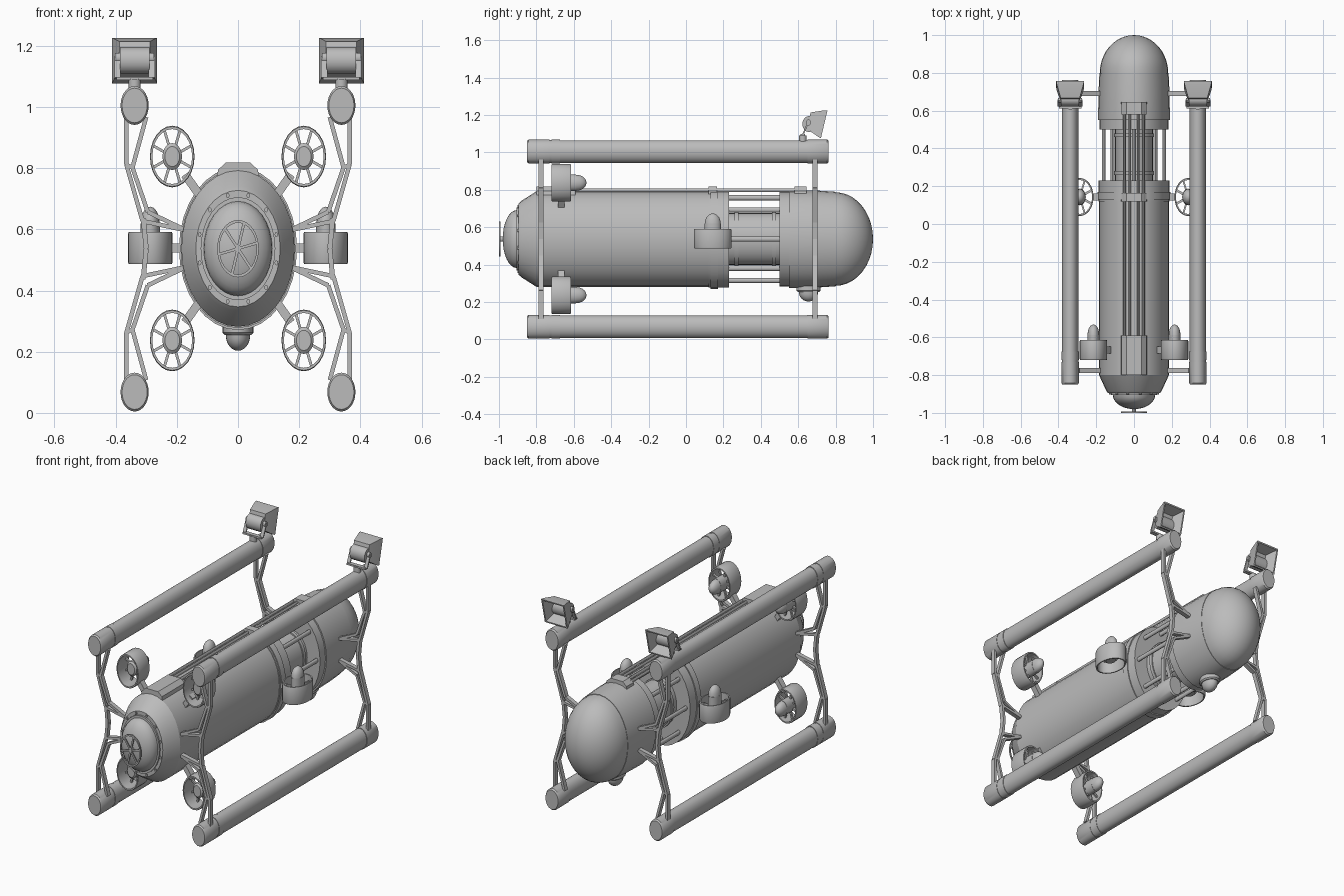
import bpy, bmesh, math
from mathutils import Vector, Matrix

if "Cube" in bpy.data.objects:
    bpy.data.objects.remove(bpy.data.objects["Cube"])

K = 1.38      # tall oval cross-sections
MID = 0.537   # hull axis height

grey = bpy.data.materials.new("plain grey")
grey.use_nodes = True
grey.diffuse_color = (0.5, 0.5, 0.5, 1)
grey.node_tree.nodes["Principled BSDF"].inputs["Base Color"].default_value = (0.5, 0.5, 0.5, 1)


def finish(name, bm, angle=35):
    bmesh.ops.remove_doubles(bm, verts=bm.verts, dist=1e-5)
    bmesh.ops.recalc_face_normals(bm, faces=bm.faces)
    me = bpy.data.meshes.new(name)
    bm.to_mesh(me)
    bm.free()
    me.materials.append(grey)
    me.shade_smooth()
    me.set_sharp_from_angle(angle=math.radians(angle))
    ob = bpy.data.objects.new(name, me)
    bpy.context.scene.collection.objects.link(ob)
    return ob


def lathe(bm, profile, c, axis="y", n=32, k=K, closed=False):
    """Oval revolve of (position along axis, radius) points around c."""
    rings = []
    for t, r in profile:
        ring = []
        for i in range(n):
            a = math.tau * i / n
            u, v = r * math.cos(a), k * r * math.sin(a)
            off = {"y": (u, t, v), "z": (u, v, t), "x": (t, u, v)}[axis]
            ring.append(bm.verts.new(Vector(c) + Vector(off)))
        rings.append(ring)
    pairs = list(zip(rings, rings[1:]))
    if closed:
        pairs.append((rings[-1], rings[0]))
    for a, b in pairs:
        for i in range(n):
            j = (i + 1) % n
            bm.faces.new((a[i], a[j], b[j], b[i]))
    if not closed:
        for ring, (t, r) in ((rings[0], profile[0]), (rings[-1], profile[-1])):
            if r > 1e-4:
                bm.faces.new(ring)


def dome(t0, t1, r, steps=8):
    """Quarter-ellipse profile from radius r at t0 to the tip at t1."""
    return [(t0 + (t1 - t0) * math.sin(i / steps * math.pi / 2),
             r * math.cos(i / steps * math.pi / 2)) for i in range(steps + 1)]


def bar(bm, p, q, w, d):
    """Box from p to q; w across, d in depth."""
    p, q = Vector(p), Vector(q)
    v = q - p
    z = v.normalized()
    y = Vector((0, 1, 0)) if abs(z.y) < 0.9 else Vector((0, 0, 1))
    x = y.cross(z).normalized()
    y = z.cross(x)
    rot = Matrix((x, y, z)).transposed().to_4x4()
    bmesh.ops.create_cube(bm, size=1, matrix=Matrix.Translation((p + q) / 2) @ rot
                          @ Matrix.Diagonal((w, d, v.length, 1)))


def block(bm, x, y, z):
    c = [(a + b) / 2 for a, b in (x, y, z)]
    s = [b - a for a, b in (x, y, z)]
    bmesh.ops.create_cube(bm, size=1, matrix=Matrix.Translation(c) @ Matrix.Diagonal((*s, 1)))


def oval(r, i, n, k=K):
    a = math.tau * i / n
    return r * math.cos(a), k * r * math.sin(a)


axis0 = (0, 0, MID)

# Main hull with coned front and nose dome
bm = bmesh.new()
lathe(bm, [(-0.895, 0), (-0.895, 0.138), (-0.88, 0.148), (-0.80, 0.185), (0.12, 0.185),
           (0.12, 0.188), (0.23, 0.188), (0.23, 0)], axis0)
finish("main_hull", bm, 20)

bm = bmesh.new()
lathe(bm, [(-0.88, 0), (-0.88, 0.122), (-0.905, 0.122), (-0.905, 0.114)]
      + dome(-0.905, -0.98, 0.112), axis0)
for i in range(12):
    u, v = oval(0.13, i + 0.5, 12)
    lathe(bm, [(-0.902, 0.006), (-0.88, 0.006)], (u, 0, MID + v), n=8)
finish("nose_dome", bm)

# Thin spoked wheel on the nose
bm = bmesh.new()
lathe(bm, [(-1, 0.068), (-0.992, 0.068), (-0.992, 0.061), (-1, 0.061)], axis0, closed=True)
lathe(bm, [(-1, 0.01), (-0.97, 0.01)], axis0, n=12)
for i in range(6):
    u, v = oval(0.064, i + 0.2, 6)
    bar(bm, (0, -0.996, MID), (u, -0.996, MID + v), 0.009, 0.007)
finish("nose_wheel", bm)

# Open middle: core and tie rods
bm = bmesh.new()
lathe(bm, [(0.22, 0.1), (0.51, 0.1)], axis0)
for t in (0.26, 0.46):
    lathe(bm, [(t, 0.106), (t + 0.02, 0.106)], axis0)
finish("inner_core", bm)
bm = bmesh.new()
for i in range(8):
    u, v = oval(0.16, i, 8)
    lathe(bm, [(0.22, 0.01), (0.51, 0.01)], (u, 0, MID + v), n=12)
finish("tie_rods", bm)

# Rear housing and dome
bm = bmesh.new()
lathe(bm, [(0.50, 0), (0.50, 0.183), (0.55, 0.183), (0.55, 0.19), (0.57, 0.19), (0.70, 0.188),
           (0.80, 0.183)] + dome(0.80, 1.0, 0.181, 10), axis0)
finish("rear_housing", bm, 25)

# Clamp band around the hull
bm = bmesh.new()
lathe(bm, [(0.13, 0.193), (0.17, 0.193), (0.17, 0.18), (0.13, 0.18)], axis0, closed=True)
finish("clamp_band", bm)

# Top saddles and rails
bm = bmesh.new()
for y0, y1 in ((-0.80, -0.59), (0.12, 0.165), (0.58, 0.645)):
    outline = [(-0.07, 0.765), (-0.065, 0.795), (-0.04, 0.818),
               (0.04, 0.818), (0.065, 0.795), (0.07, 0.765)]
    a, b = ([bm.verts.new((x, y, z)) for x, z in outline] for y in (y0, y1))
    bm.faces.new(a)
    bm.faces.new(b)
    for i in range(6):
        j = (i + 1) % 6
        bm.faces.new((a[i], a[j], b[j], b[i]))
finish("top_saddles", bm)
bm = bmesh.new()
for x in (-0.05, -0.022, 0.022, 0.05):
    lathe(bm, [(-0.60, 0.007), (0.60, 0.007)], (x, 0, 0.798), n=10)
finish("top_rails", bm)

# Sensor pod beneath the rear housing
bm = bmesh.new()
lathe(bm, [(0.32, 0.05), (0.262, 0.05), (0.255, 0.044)] + dome(0.255, 0.203, 0.04, 6),
      (0, 0.655, 0), "z", 24, 1.3)
finish("sensor_pod", bm)


def thruster(name, c, axis, anchor):
    """Ducted thruster: ring, spokes, bullet motor and strut to the hull."""
    c = Vector(c)
    bm = bmesh.new()
    lathe(bm, [(-0.052, 0.071), (-0.045, 0.073), (0.045, 0.073), (0.052, 0.071),
               (0.052, 0.065), (-0.052, 0.065)], c, axis, 24, closed=True)
    lathe(bm, [(-0.02, 0), (-0.02, 0.024), (-0.012, 0.032), (0.08, 0.032)]
          + dome(0.08, 0.135, 0.031, 5), c, axis, 20)
    for i in range(8):
        u, v = oval(0.068, i + 0.5, 8)
        end = Vector((u, 0, v)) if axis == "y" else Vector((u, v, 0))
        along = Vector((0, 0.02, 0)) if axis == "y" else Vector((0, 0, 0.02))
        bar(bm, c + along, c + along + end, 0.009, 0.012)
    inward = Vector(anchor) - c
    bar(bm, c + inward.normalized() * 0.072, anchor, 0.028, 0.035)
    finish(name, bm)


for s, side in ((1, "left"), (-1, "right")):
    thruster(f"{side}_upper_thruster", (0.215 * s, -0.667, 0.838), "y", (0.11 * s, -0.667, 0.69))
    thruster(f"{side}_lower_thruster", (0.215 * s, -0.667, 0.237), "y", (0.11 * s, -0.667, 0.385))
    thruster(f"{side}_vertical_thruster", (0.287 * s, 0.143, 0.539), "z", (0.17 * s, 0.143, 0.539))

    # Long float tubes with end sleeves
    for z, level in ((1.005, "upper"), (0.068, "lower")):
        bm = bmesh.new()
        lathe(bm, [(-0.85, 0), (-0.85, 0.041), (-0.842, 0.046), (-0.73, 0.046), (-0.73, 0.044),
                   (-0.72, 0.044), (-0.72, 0.046), (-0.675, 0.046), (-0.675, 0.0435),
                   (0.65, 0.0435), (0.65, 0.046), (0.755, 0.046), (0.763, 0.041), (0.763, 0)],
              (0.338 * s, 0, z), n=28)
        finish(f"{side}_{level}_tube", bm)

    # Lattice frames, mirrored above and below the hull axis
    for y, end in ((-0.775, "front"), (0.69, "rear")):
        bm = bmesh.new()
        for m in (1, -1):
            def pt(x, h):
                return (x * s, y, MID + m * h)
            outer = [pt(0.365, 0.45), pt(0.365, 0.275), pt(0.312, 0.09), pt(0.17, 0.06)]
            brace = [pt(0.30, 0.43), pt(0.345, 0.265), pt(0.295, 0.12), pt(0.17, 0.06)]
            for path in (outer, brace):
                for p, q in zip(path, path[1:]):
                    bar(bm, p, q, 0.014, 0.026)
            bar(bm, pt(0.365, 0.275), pt(0.345, 0.265), 0.012, 0.026)
            bar(bm, pt(0.31, 0.1), pt(0.30, 0), 0.016, 0.026)
        finish(f"{side}_{end}_frame", bm)

    # Floodlight: flared hood, recessed face, housing and yoke
    cx = 0.338 * s
    bm = bmesh.new()
    tilt = Matrix.Translation((cx, 0.70, 1.16)) @ Matrix.Rotation(-0.23, 4, "X")
    loops = []
    for y, hx, hz in ((-0.045, 0.05, 0.045), (0.025, 0.071, 0.073), (0.04, 0.074, 0.076),
                      (0.04, 0.066, 0.068), (-0.02, 0.04, 0.038)):
        loops.append([bm.verts.new(tilt @ Vector((a * hx, y, b * hz)))
                      for a, b in ((-1, -1), (1, -1), (1, 1), (-1, 1))])
    for a, b in zip(loops, loops[1:]):
        for i in range(4):
            j = (i + 1) % 4
            bm.faces.new((a[i], a[j], b[j], b[i]))
    bm.faces.new(loops[0])
    bm.faces.new(loops[-1])
    finish(f"{side}_lamp_hood", bm, 20)
    bm = bmesh.new()
    lathe(bm, [(-0.048, 0.036), (0.048, 0.036)], (cx, 0.658, 1.152), "x", 16, 1.2)
    finish(f"{side}_lamp_housing", bm)
    bm = bmesh.new()
    for e in (-1, 1):
        bar(bm, (cx + e * 0.056, 0.625, 1.095), (cx + e * 0.056, 0.655, 1.165), 0.02, 0.008)
        lathe(bm, [(-0.008, 0.012), (0.008, 0.012)], (cx + e * 0.056, 0.655, 1.16), "x", 12)
    block(bm, (cx - 0.06, cx + 0.06), (0.612, 0.636), (1.088, 1.098))
    lathe(bm, [(1.05, 0.02), (1.092, 0.02)], (cx, 0.625, 0), "z", 16, 1)
    finish(f"{side}_lamp_yoke", bm)
